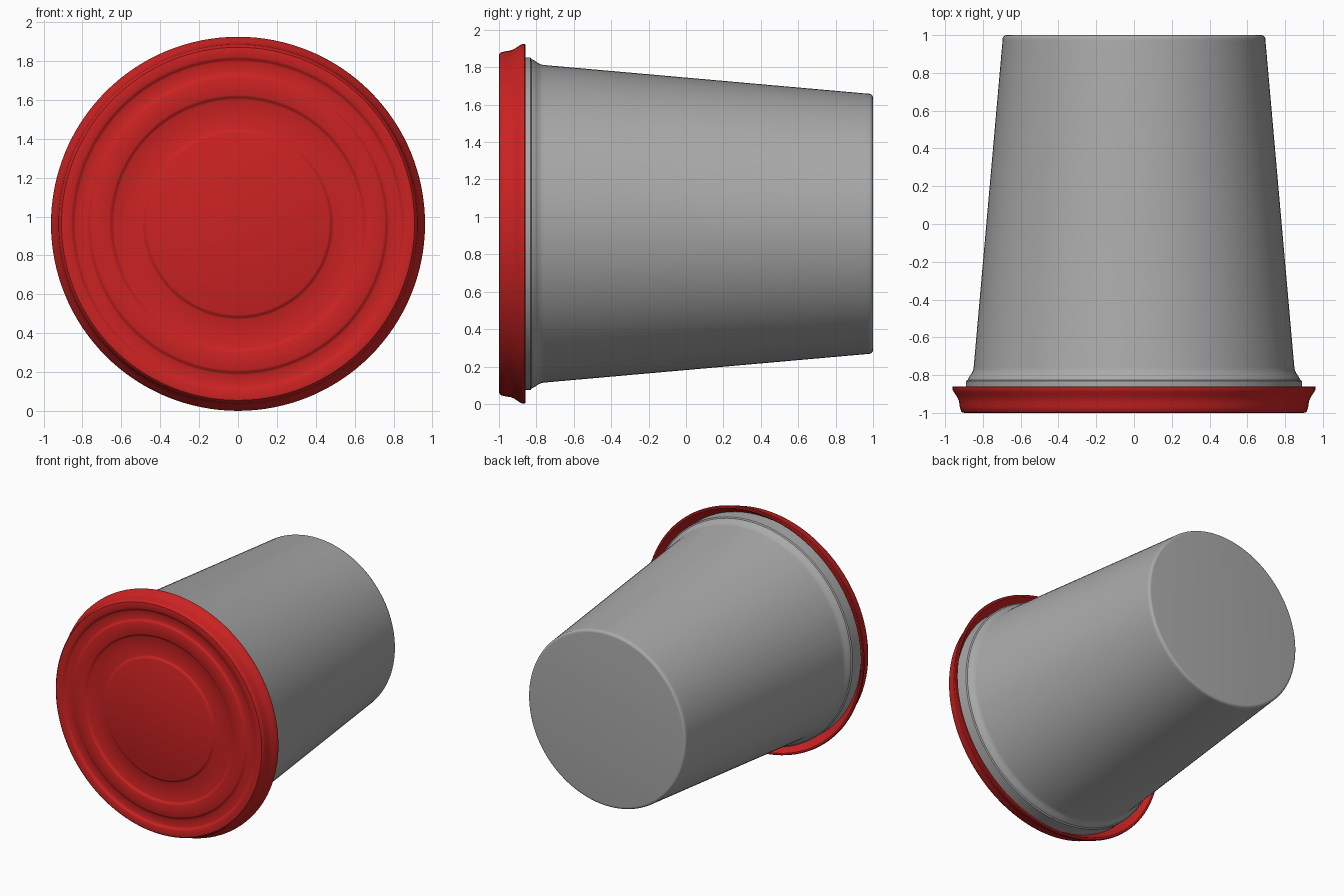
import bpy, bmesh, math

if "Cube" in bpy.data.objects:
    bpy.data.objects.remove(bpy.data.objects["Cube"])

AXIS_Z = 0.963
SEGS = 128


def material(name, rgb):
    m = bpy.data.materials.new(name)
    m.diffuse_color = (*rgb, 1)
    m.use_nodes = True
    m.node_tree.nodes["Principled BSDF"].inputs["Base Color"].default_value = m.diffuse_color
    return m


def lathe(name, profile, mat):
    """Revolve (radius, y) points around the horizontal y axis; radius 0 makes a pole."""
    bm = bmesh.new()
    rings = []
    for r, y in profile:
        if r == 0:
            rings.append([bm.verts.new((0, y, AXIS_Z))])
        else:
            rings.append([bm.verts.new((r * math.cos(a), y, AXIS_Z + r * math.sin(a)))
                          for a in (2 * math.pi * i / SEGS for i in range(SEGS))])
    for a, b in zip(rings, rings[1:]):
        for i in range(SEGS):
            j = (i + 1) % SEGS
            if len(a) == 1:
                bm.faces.new((a[0], b[i], b[j]))
            elif len(b) == 1:
                bm.faces.new((a[i], b[0], a[j]))
            else:
                bm.faces.new((a[i], b[i], b[j], a[j]))
    bmesh.ops.recalc_face_normals(bm, faces=bm.faces)
    me = bpy.data.meshes.new(name)
    bm.to_mesh(me)
    bm.free()
    me.materials.append(mat)
    ob = bpy.data.objects.new(name, me)
    bpy.context.collection.objects.link(ob)
    bpy.context.view_layer.objects.active = ob
    ob.select_set(True)
    bpy.ops.object.shade_smooth_by_angle(angle=math.radians(35))
    ob.select_set(False)
    return ob


def step(r, y0, y1, w=0.012):
    """Softened step between two levels of the lid face."""
    return [(r - w + 2 * w * t, y0 + (y1 - y0) * (3 * t * t - 2 * t ** 3))
            for t in (0, 0.25, 0.5, 0.75, 1)]


red = material("lid red", (0.60, 0.016, 0.016))
grey = material("cup grey", (0.40, 0.40, 0.40))

# Lid: face with two shallow ring grooves, flared skirt, hollow behind the lip
F, G = -0.997, -0.983
lid = [(0, F)]
lid += step(0.48, F, G) + step(0.65, G, F) + step(0.765, F, G) + step(0.847, G, F)
lid += [(0.895, -1.0), (0.908, -0.998), (0.916, -0.99), (0.923, -0.965), (0.926, -0.94),
        (0.934, -0.92), (0.947, -0.90), (0.957, -0.885), (0.962, -0.872), (0.962, -0.864),
        (0.957, -0.859), (0.945, -0.859), (0.935, -0.87), (0.915, -0.905),
        (0.895, -0.93), (0.87, -0.96), (0, -0.96)]
lathe("lid", lid, red)

# Cup: rolled rim, neck, tapered wall and rounded base
cup = [(0, -0.95), (0.875, -0.95), (0.889, -0.94), (0.889, -0.832), (0.886, -0.828),
       (0.880, -0.826), (0.878, -0.82), (0.870, -0.805), (0.859, -0.79), (0.852, -0.775),
       (0.849, -0.76), (0.6965, 0.965)]
cup += [(0.674 + 0.022 * math.cos(a), 0.978 + 0.022 * math.sin(a))
        for a in (math.pi / 2 * k / 6 for k in range(1, 7))]
cup += [(0, 1.0)]
lathe("cup", cup, grey)
